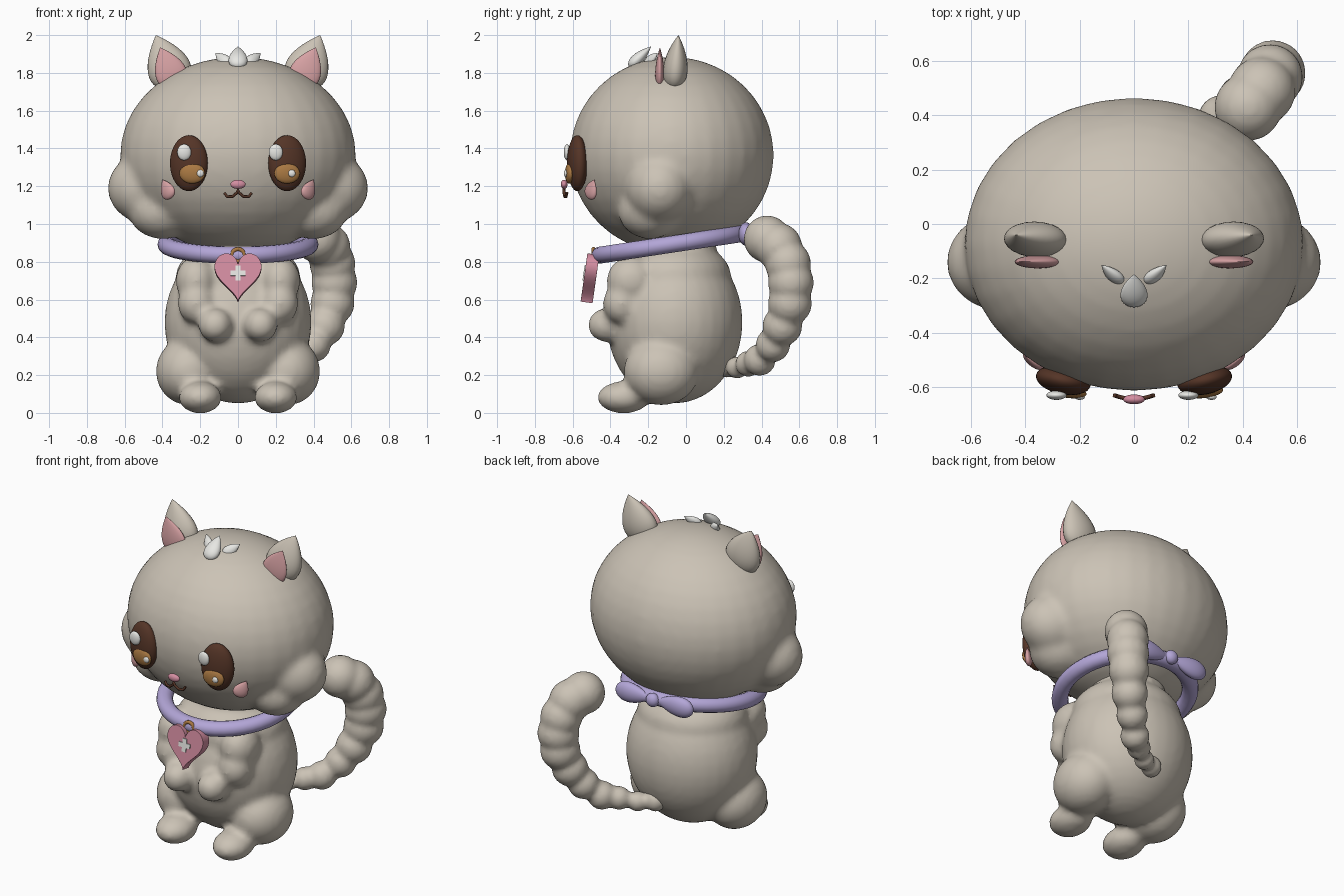
import bpy, bmesh
from math import sin, cos, pi, radians
from mathutils import Matrix, Vector

cube = bpy.data.objects.get("Cube")
if cube:
    bpy.data.objects.remove(cube, do_unlink=True)


def material(name, rgb):
    m = bpy.data.materials.new(name)
    m.use_nodes = True
    m.diffuse_color = (*rgb, 1)
    m.node_tree.nodes["Principled BSDF"].inputs["Base Color"].default_value = (*rgb, 1)
    return m


FUR = material("warm_grey_fur", (.60, .545, .465))
WHITE = material("soft_white", (.80, .80, .77))
EAR_PINK = material("pale_pink", (.68, .36, .37))
PINK = material("rose_pink", (.66, .27, .36))
LAVENDER = material("lavender", (.45, .38, .68))
BROWN = material("dark_brown", (.09, .035, .02))
AMBER = material("amber", (.40, .19, .055))


def finish(name, bm, mat, angle=180):
    bmesh.ops.recalc_face_normals(bm, faces=bm.faces)
    mesh = bpy.data.meshes.new(name)
    bm.to_mesh(mesh)
    bm.free()
    mesh.materials.append(mat)
    mesh.shade_smooth()
    if angle < 180:
        mesh.set_sharp_from_angle(angle=radians(angle))
    obj = bpy.data.objects.new(name, mesh)
    bpy.context.collection.objects.link(obj)
    return obj


def add_ball(bm, loc, size, turn=0):
    mat = Matrix.LocRotScale(Vector(loc), Matrix.Rotation(turn, 3, 'Z'), Vector(size))
    return bmesh.ops.create_uvsphere(bm, u_segments=32, v_segments=20, radius=1, matrix=mat)


def ball(name, loc, size, mat, turn=0):
    bm = bmesh.new()
    add_ball(bm, loc, size, turn)
    return finish(name, bm, mat)


def soft_form(name, blobs, voxel, rounds):
    """Merge overlapping ellipsoids into one soft fur surface."""
    bm = bmesh.new()
    for loc, size in blobs:
        add_ball(bm, loc, size)
    obj = finish(name, bm, FUR)
    rm = obj.modifiers.new("merge", 'REMESH')
    rm.mode = 'VOXEL'
    rm.voxel_size = voxel
    rm.use_smooth_shade = True
    sm = obj.modifiers.new("soften", 'SMOOTH')
    sm.factor = .5
    sm.iterations = rounds
    return obj


def teardrop(name, base, tip, width, depth, mat, normal=(0, -1, 0)):
    """Round at the base, pointed at the tip, flattened along the normal."""
    base, tip = Vector(base), Vector(tip)
    z = (tip - base).normalized()
    n = Vector(normal)
    y = (n - z * n.dot(z)).normalized()
    x = y.cross(z)
    frame = Matrix((x, y, z)).transposed().to_4x4()
    bm = bmesh.new()
    bmesh.ops.create_uvsphere(bm, u_segments=24, v_segments=20, radius=1)
    for v in bm.verts:
        taper = 1.3 * max(0, (1 - v.co.z) / 2) ** .5
        v.co = Vector((v.co.x * taper * width, v.co.y * taper * depth,
                       v.co.z * (tip - base).length / 2))
    bm.transform(Matrix.Translation((base + tip) / 2) @ frame)
    return finish(name, bm, mat)


def both(blobs):
    return [((s * x, y, z), r) for (x, y, z), r in blobs for s in (-1, 1)]


def torus(name, loc, rot, major, minor, mat):
    bpy.ops.mesh.primitive_torus_add(location=loc, rotation=rot, major_radius=major,
                                     minor_radius=minor, major_segments=48, minor_segments=14)
    obj = bpy.context.object
    obj.name = name
    obj.data.materials.append(mat)
    obj.data.shade_smooth()
    return obj


# Head with puffy cheeks
soft_form("head", [((0, -.075, 1.365), (.625, .54, .52))] + both([
    ((.49, -.14, 1.19), (.20, .18, .185)),
    ((.40, -.19, 1.07), (.18, .17, .15))]), .022, 8)

# Body with arms, haunches and feet
soft_form("body", [
    ((0, -.06, .48), (.39, .36, .43)),
    ((0, -.07, .72), (.33, .31, .20)),
    ((0, -.06, .88), (.22, .22, .14))] + both([
        ((.22, -.29, .70), (.11, .13, .13)),
        ((.22, -.34, .58), (.10, .10, .11)),
        ((.12, -.42, .465), (.09, .10, .09)),
        ((.26, -.13, .22), (.175, .20, .18)),
        ((.20, -.33, .082), (.115, .14, .085))]), .02, 6)

# Lumpy tail curling up beside the body
tail = [(.06, .22, .25, .065), (.15, .27, .24, .06), (.24, .33, .26, .07),
        (.32, .39, .28, .085), (.40, .46, .36, .092), (.46, .51, .46, .106),
        (.50, .55, .58, .117), (.51, .555, .69, .122), (.50, .54, .79, .122),
        (.47, .49, .88, .125), (.42, .43, .92, .125)]
soft_form("tail", [((x, y, z), (r, r, r)) for x, y, z, r in tail], .016, 5)

for s, side in ((1, "left"), (-1, "right")):
    # Ears
    teardrop(side + "_ear", (s * .325, -.065, 1.72), (s * .435, -.04, 2.0), .115, .065, FUR)
    teardrop(side + "_inner_ear", (s * .325, -.14, 1.725), (s * .412, -.138, 1.935),
             .083, .024, EAR_PINK)
    # Eyes, with highlights on the same side of each
    ball(side + "_eye", (s * .26, -.575, 1.322), (.102, .052, .148), BROWN, s * .2)
    ball(side + "_iris", (.26 if s > 0 else -.242, -.618, 1.268), (.068, .022, .054), AMBER, s * .12)
    ball(side + "_eye_glint", (.2 if s > 0 else -.285, -.63, 1.38), (.037, .017, .043), WHITE)
    ball(side + "_small_glint", (.285 if s > 0 else -.2, -.637, 1.268), (.019, .01, .019), WHITE)
    # Blush marks
    teardrop(side + "_blush", (s * .355, -.515, 1.135), (s * .40, -.485, 1.235),
             .045, .02, EAR_PINK, (s * .6, -.8, -.1))
    # Side tufts and bow loops
    teardrop(side + "_tuft", (s * .045, -.215, 1.84), (s * .12, -.15, 1.905), .033, .022, WHITE)
    teardrop(side + "_bow_loop", (s * .27, .315, .945), (s * .01, .325, .95), .062, .04, LAVENDER)

teardrop("middle_tuft", (0, -.30, 1.83), (0, -.185, 1.94), .05, .032, WHITE)

# Nose and mouth
ball("nose", (0, -.645, 1.21), (.04, .018, .024), PINK)
mouth = bpy.data.curves.new("mouth", 'CURVE')
mouth.dimensions = '3D'
mouth.bevel_depth = .008
mouth.bevel_resolution = 2
mouth.use_fill_caps = True
half = [(.072, -.63, 1.165), (.058, -.635, 1.145), (.03, -.642, 1.145), (.006, -.646, 1.165)]
path = [(-x, y, z) for x, y, z in half] + [(0, -.646, 1.185)] + half[::-1]
spline = mouth.splines.new('POLY')
spline.points.add(len(path) - 1)
for p, co in zip(spline.points, path):
    p.co = (*co, 1)
mouth.materials.append(BROWN)
bpy.context.collection.objects.link(bpy.data.objects.new("mouth", mouth))

# Collar with knot and pendant ring
collar = torus("collar", (0, -.08, .892), (.15, 0, 0), .378, .048, LAVENDER)
collar.scale.z = .95
ball("bow_knot", (0, .335, .95), (.042, .035, .042), LAVENDER)
torus("pendant_ring", (0, -.49, .835), (pi / 2, 0, 0), .032, .011, AMBER)


def plate(name, outline, front, back, mat, bevel):
    """Upright extruded outline hung from the collar."""
    bm = bmesh.new()
    face = bm.faces.new([bm.verts.new((x, back, z)) for x, z in outline])
    new = bmesh.ops.extrude_face_region(bm, geom=[face])["geom"]
    bmesh.ops.translate(bm, vec=(0, front - back, 0),
                        verts=[g for g in new if isinstance(g, bmesh.types.BMVert)])
    obj = finish(name, bm, mat, 35)
    obj.location = (0, -.505, .735)
    obj.rotation_euler.x = -.14
    if bevel:
        mod = obj.modifiers.new("bevel", 'BEVEL')
        mod.width = bevel
        mod.segments = 2
        mod.limit_method = 'ANGLE'
        mod.angle_limit = radians(50)
    return obj


# Heart pendant with a cross on its face
heart = []
for i in range(48):
    t = 2 * pi * i / 48
    heart.append((.125 * sin(t) ** 3,
                  (13 * cos(t) - 5 * cos(2 * t) - 2 * cos(3 * t) - cos(4 * t)) / 112))
plate("heart_pendant", heart, -.032, .032, PINK, .01)
a, b = .014, .04
corner = [(a, b), (a, a), (b, a)]
cross = []
for k in range(4):
    c, d = round(cos(k * pi / 2)), round(sin(k * pi / 2))
    cross += [(x * c + z * d, z * c - x * d) for x, z in corner]
plate("pendant_cross", cross, -.038, -.031, WHITE, 0)
